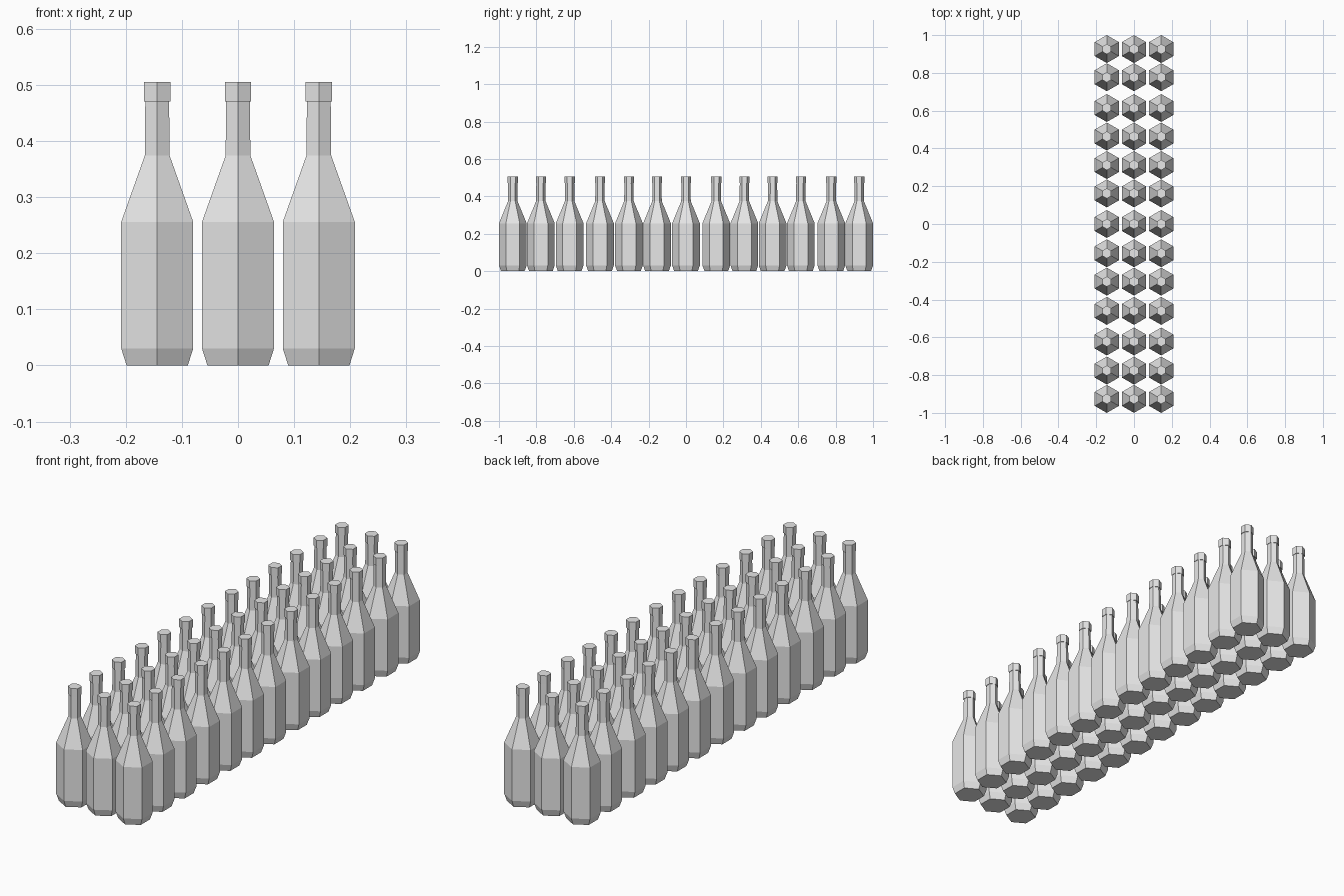
import bpy, bmesh, math

cube = bpy.data.objects.get("Cube")
if cube:
    bpy.data.objects.remove(cube, do_unlink=True)

# Plain grey material
grey = bpy.data.materials.new("plain_grey")
grey.use_nodes = True
colour = (0.8, 0.8, 0.8, 1)
grey.diffuse_color = colour
grey.node_tree.nodes["Principled BSDF"].inputs["Base Color"].default_value = colour

# Six-sided bottle: (corner radius, height) from base to lip
SIDES = 6
PROFILE = [(0.063, 0), (0.074, 0.03), (0.074, 0.256), (0.0255, 0.374),
           (0.0245, 0.47), (0.0272, 0.47), (0.0272, 0.505)]


def bottle_mesh():
    bm = bmesh.new()
    rings = []
    for radius, z in PROFILE:
        angles = [math.pi / 2 + math.tau * i / SIDES for i in range(SIDES)]
        rings.append([bm.verts.new((radius * math.cos(a), radius * math.sin(a), z))
                      for a in angles])
    for low, high in zip(rings, rings[1:]):
        for i in range(SIDES):
            j = (i + 1) % SIDES
            bm.faces.new((low[i], low[j], high[j], high[i]))
    bm.faces.new(rings[0][::-1])
    bm.faces.new(rings[-1])
    mesh = bpy.data.meshes.new("bottle")
    bm.to_mesh(mesh)
    bm.free()
    mesh.materials.append(grey)
    return mesh


# Three columns of slightly uneven rows
COLUMNS = {"right": -0.144, "middle": 0, "left": 0.144}
ROWS = [-0.926, -0.776, -0.622, -0.46, -0.305, -0.155, 0,
        0.162, 0.312, 0.463, 0.614, 0.777, 0.926]
mesh = bottle_mesh()
for side, x in COLUMNS.items():
    for row, y in enumerate(ROWS, 1):
        bottle = bpy.data.objects.new(f"bottle_{side}_{row}", mesh)
        bottle.location = (x, y, 0)
        bpy.context.collection.objects.link(bottle)
